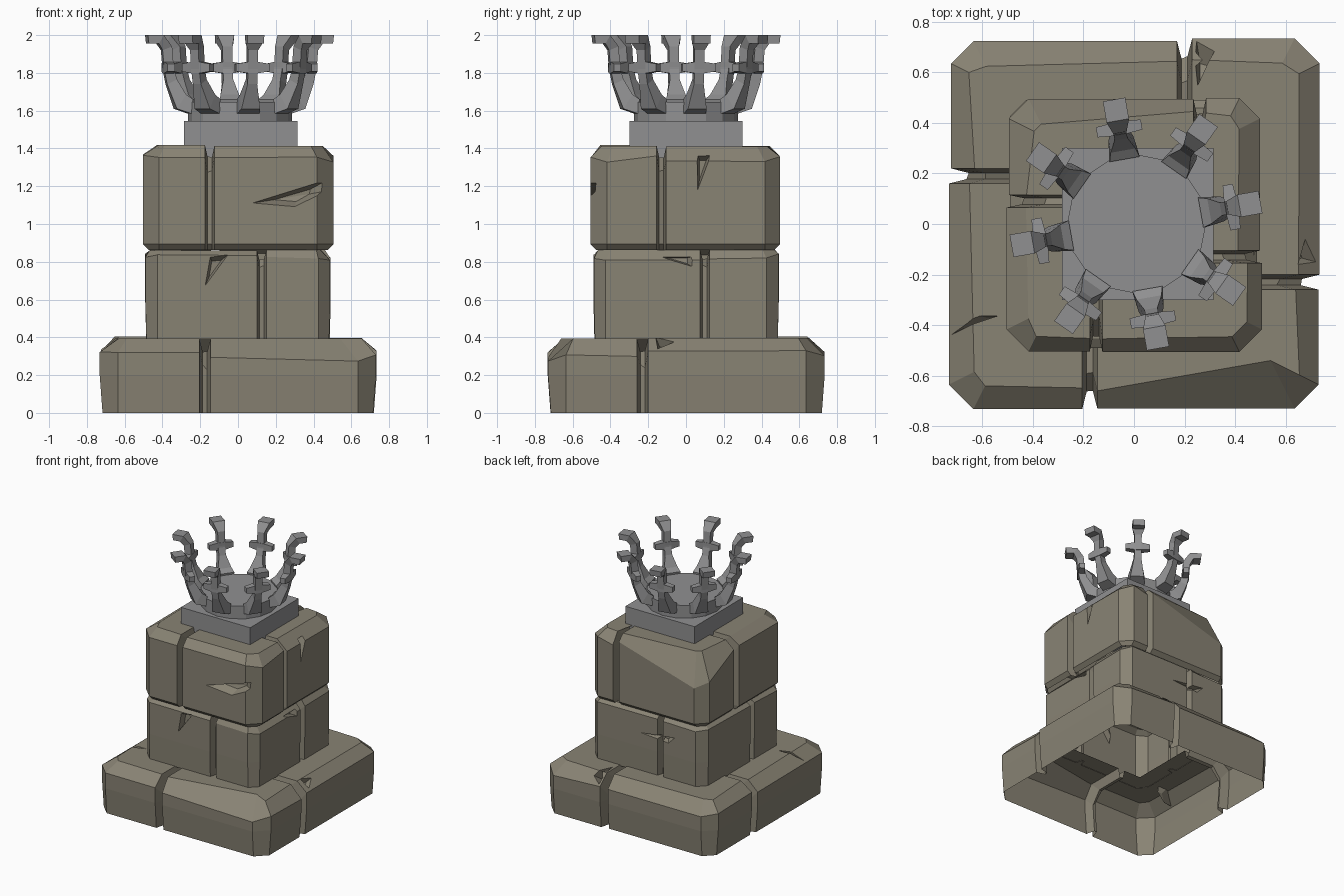
import bpy, bmesh, random
from math import radians, pi
from mathutils import Vector, Matrix

if "Cube" in bpy.data.objects:
    bpy.data.objects.remove(bpy.data.objects["Cube"])

random.seed(4)
U = random.uniform


def material(name, rgb):
    m = bpy.data.materials.new(name)
    m.diffuse_color = (*rgb, 1)
    m.use_nodes = True
    m.node_tree.nodes["Principled BSDF"].inputs["Base Color"].default_value = m.diffuse_color
    return m


stone_mat = material("stone", (0.25, 0.228, 0.175))
iron_mat = material("iron", (0.28, 0.28, 0.285))


def make(name, bm, mat):
    bmesh.ops.recalc_face_normals(bm, faces=bm.faces)
    me = bpy.data.meshes.new(name)
    bm.to_mesh(me)
    bm.free()
    ob = bpy.data.objects.new(name, me)
    bpy.context.collection.objects.link(ob)
    me.materials.append(mat)
    return ob


def loft(bm, sections, closed):
    rows = [[bm.verts.new(p) for p in s] for s in sections]
    n = len(rows[0])
    for i in range(len(rows) if closed else len(rows) - 1):
        a, b = rows[i], rows[(i + 1) % len(rows)]
        for j in range(n):
            bm.faces.new((a[j], a[(j + 1) % n], b[(j + 1) % n], b[j]))
    if not closed:
        bm.faces.new(rows[0])
        bm.faces.new(rows[-1])


def cutters(cracks):
    # each crack: outward direction, depth, outline points on the surface
    bm = bmesh.new()
    for n, depth, pts in cracks:
        n = Vector(n).normalized()
        pts = [Vector(p) for p in pts]
        c = sum(pts, Vector()) / len(pts)
        vs = []
        for p in pts:
            vs.append(bm.verts.new(c + (p - c) * 1.25 + n * 0.04))
            vs.append(bm.verts.new(c + (p - c) * 0.5 - n * depth))
        res = bmesh.ops.convex_hull(bm, input=vs)
        junk = [g for g in res["geom_interior"] if isinstance(g, bmesh.types.BMVert)]
        bmesh.ops.delete(bm, geom=junk, context='VERTS')
    ob = make("crack_cutter", bm, stone_mat)
    ob.hide_render = True
    return ob


def tier(name, h, inner, z0, z1, cut, bevel, low, seams, gap, groove, chips, cracks):
    # ring of four corner stones: one profile swept round, pinched at each seam
    offs = [(U(0, 0.012), U(-0.01, 0.004)) for _ in range(4)]
    secs = []
    for k in range(4):
        s = seams[k]
        ts = [-(h - cut), s - gap, s - 0.012, s + 0.012, s + gap, h - cut]
        for i, t in enumerate(ts):
            out, dz = offs[k if i < 3 else (k + 1) % 4]
            seam, corner = i in (2, 3), i in (0, 5)
            g = groove if seam else 0
            ins, drop = chips.get((k, i), (U(*bevel), U(*bevel)))
            hh, top = h - out - g, z1 + dz - g
            sg = 1 if t > 0 else -1
            t_top = t - sg * ins * 0.5 if corner else t
            prof = [(t, hh - low[0], z0), (t, hh, z0 + low[1]),
                    (t, hh, top - drop), (t_top, hh - ins, top),
                    (sg * inner if corner else t, inner, top),
                    (sg * inner if corner else t, inner, z0)]
            R = Matrix.Rotation(k * pi / 2, 3, 'Z')
            secs.append([R @ Vector((a, -b, z)) for a, b, z in prof])
    bm = bmesh.new()
    loft(bm, secs, True)
    bmesh.ops.remove_doubles(bm, verts=bm.verts, dist=0.0005)
    ob = make(name, bm, stone_mat)
    cutter = cutters(cracks)
    mod = ob.modifiers.new("cracks", 'BOOLEAN')
    mod.operation, mod.solver, mod.object = 'DIFFERENCE', 'EXACT', cutter
    bpy.context.view_layer.objects.active = ob
    bpy.ops.object.modifier_apply(modifier=mod.name)
    bpy.data.objects.remove(cutter)
    # the stones are shells: open underneath and inside
    bm = bmesh.new()
    bm.from_mesh(ob.data)
    dead = [f for f in bm.faces
            if all(v.co.z < z0 + 0.002 for v in f.verts)
            or all(max(abs(v.co.x), abs(v.co.y)) < inner + 0.002 for v in f.verts)]
    bmesh.ops.delete(bm, geom=dead, context='FACES')
    bm.to_mesh(ob.data)
    bm.free()


FRONT, RIGHT, BACK = (0, -1, 0), (1, 0, 0), (0, 1, 0)

# stacked stone tiers; chips are larger bevels at (side, section)
tier("base_stones", 0.735, 0.35, 0, 0.402, 0.1, (0.065, 0.1), (0.015, 0.2),
     (-0.175, -0.23, -0.2, -0.19), 0.03, 0.07,
     {(0, 5): (0.19, 0.12), (0, 4): (0.07, 0.1), (2, 4): (0.08, 0.09), (2, 5): (0.1, 0.09)},
     [((-1, 0, 1), 0.05, [(-0.72, -0.44, 0.32), (-0.53, -0.36, 0.4), (-0.61, -0.36, 0.4)]),
      ((1, 0, 1), 0.04, [(0.64, -0.16, 0.39), (0.68, -0.05, 0.38), (0.71, -0.15, 0.33)]),
      ((0, 1, 1), 0.05, [(0.25, 0.7, 0.32), (0.32, 0.68, 0.36), (0.25, 0.54, 0.4)])])
tier("middle_stones", 0.495, 0.3, 0.39, 0.868, 0.07, (0.02, 0.055), (0.005, 0.2),
     (0.125, 0.1, 0.12, 0.12), 0.025, 0.05, {},
     [(FRONT, 0.04, [(-0.15, -0.49, 0.83), (-0.05, -0.48, 0.84), (-0.18, -0.49, 0.66)]),
      (RIGHT, 0.04, [(0.49, -0.16, 0.83), (0.48, 0.04, 0.83), (0.49, 0.04, 0.77)]),
      (BACK, 0.04, [(0.07, 0.49, 0.7), (-0.26, 0.49, 0.74), (-0.2, 0.49, 0.68)])])
tier("upper_stones", 0.507, 0.24, 0.863, 1.415, 0.09, (0.05, 0.09), (0.03, 0.03),
     (-0.15, -0.13, -0.26, -0.09), 0.025, 0.06,
     {(2, 5): (0.1, 0.24), (3, 0): (0.1, 0.2), (2, 4): (0.05, 0.05), (3, 1): (0.07, 0.06)},
     [(FRONT, 0.05, [(0.07, -0.5, 1.11), (0.45, -0.47, 1.22), (0.44, -0.47, 1.17), (0.3, -0.5, 1.09)]),
      (RIGHT, 0.05, [(0.48, 0.06, 1.37), (0.47, 0.13, 1.37), (0.5, 0.06, 1.17)])])

# square plinth and round dish floor
bm = bmesh.new()
bmesh.ops.create_cube(bm, size=1, matrix=Matrix.Translation((0.015, 0, 1.435))
                      @ Matrix.Diagonal((0.6, 0.6, 0.22, 1)))
make("plinth", bm, iron_mat)
bm = bmesh.new()
bmesh.ops.create_cone(bm, cap_ends=True, segments=16, radius1=0.275, radius2=0.275,
                      depth=0.11, matrix=Matrix.Translation((0.01, 0, 1.59)))
make("brazier_floor", bm, iron_mat)

# curved prongs: outer (r, z), inner (r, z), half width
PRONG = [(.27, 1.585, .26, 1.66, .06), (.345, 1.61, .295, 1.685, .05),
         (.393, 1.74, .34, 1.765, .026), (.41, 1.82, .357, 1.82, .026),
         (.418, 1.92, .367, 1.94, .027), (.44, 1.955, .415, 2.0, .045),
         (.495, 1.955, .5, 2.0, .045)]
# cross arms: position along, half thickness, half height
ARM = [(-.09, .02, .02), (-.026, .026, .03), (.026, .026, .03), (.09, .02, .02)]
for i in range(8):
    bm = bmesh.new()
    loft(bm, [[(a, -w, b), (a, w, b), (c, w, d), (c, -w, d)] for a, b, c, d, w in PRONG], False)
    loft(bm, [[(.384 + sx * r, y, 1.828 + sz * q) for sx, sz in
               ((-1, -1), (1, -1), (1, 1), (-1, 1))] for y, r, q in ARM], False)
    bm.transform(Matrix.Translation((0.008, 0, 0)) @ Matrix.Rotation(radians(10 + 45 * i), 4, 'Z'))
    make(f"prong_{i + 1}", bm, iron_mat)
